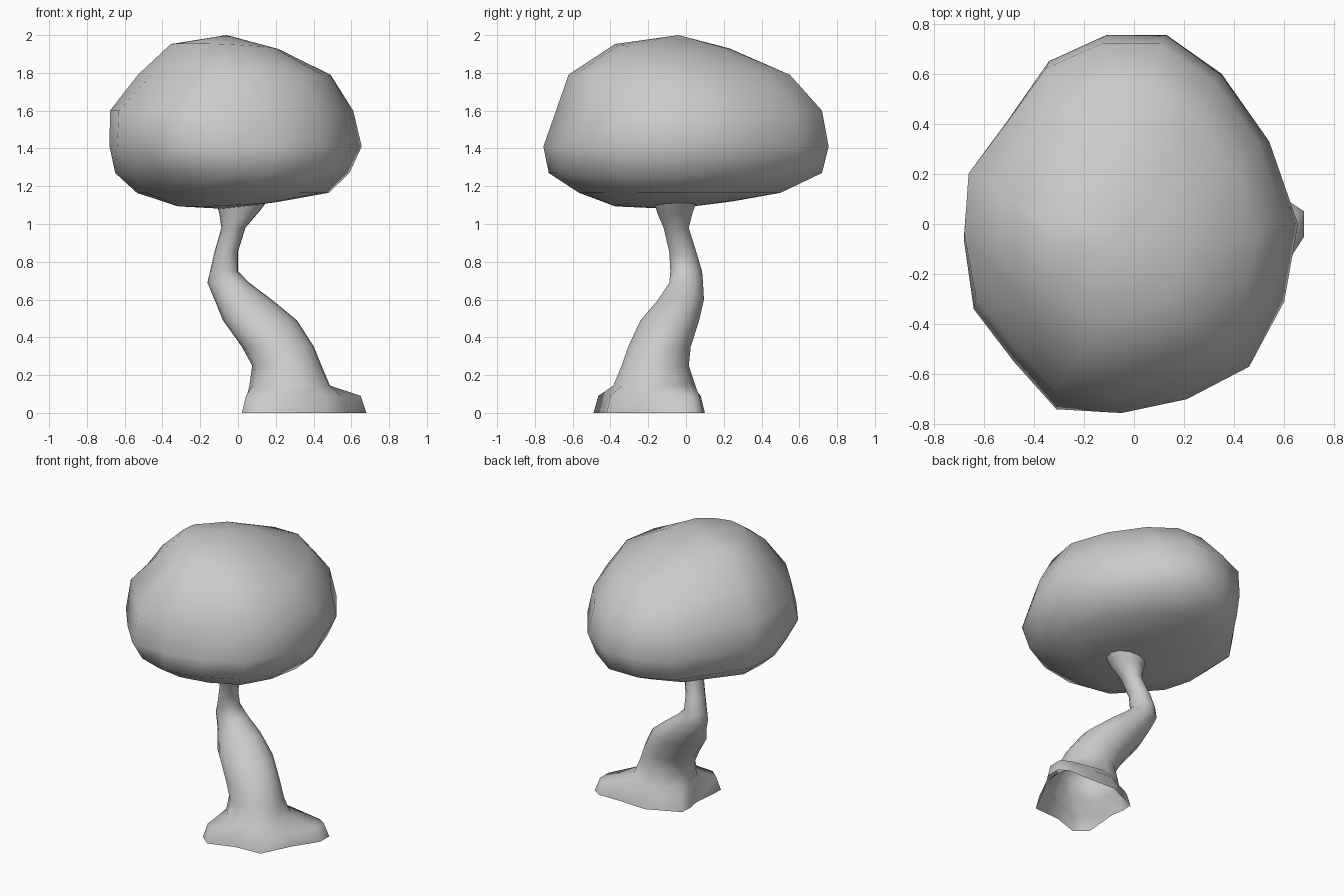
import bpy, bmesh
from math import cos, sin, radians, tau

if "Cube" in bpy.data.objects:
    bpy.data.objects.remove(bpy.data.objects["Cube"])

# One plain clay grey for everything
grey = bpy.data.materials.new("plain_grey")
grey.use_nodes = True
colour = (0.6, 0.6, 0.6, 1)
grey.diffuse_color = colour
grey.node_tree.nodes["Principled BSDF"].inputs["Base Color"].default_value = colour


def loft(name, rings, bottom=None, top=None):
    """Skin a stack of equal-length rings, with optional pole points."""
    bm = bmesh.new()
    loops = [[bm.verts.new(p) for p in ring] for ring in rings]
    n = len(loops[0])
    for low, high in zip(loops, loops[1:]):
        for i in range(n):
            j = (i + 1) % n
            bm.faces.new((low[i], low[j], high[j], high[i]))
    for pole, loop in ((bottom, loops[0]), (top, loops[-1])):
        if pole:
            tip = bm.verts.new(pole)
            for i in range(n):
                bm.faces.new((tip, loop[i], loop[(i + 1) % n]))
    bmesh.ops.recalc_face_normals(bm, faces=bm.faces)
    mesh = bpy.data.meshes.new(name)
    bm.to_mesh(mesh)
    bm.free()
    mesh.materials.append(grey)
    mesh.shade_smooth()
    obj = bpy.data.objects.new(name, mesh)
    bpy.context.collection.objects.link(obj)
    return obj


def fit(shape, z, x0, x1, y0, y1, lean=0):
    """Stretch a unit shape into the given bounds at height z, tilted by lean."""
    return [((x0 + x1) / 2 + u * (x1 - x0) / 2,
             (y0 + y1) / 2 + v * (y1 - y0) / 2,
             z + lean * (u + v)) for u, v in shape]


def shave(shape, k):
    """Round off the front right corner of a unit shape."""
    pulls = [1 - k * max(0, -u) * max(0, -v) for u, v in shape]
    return [(u * p, v * p) for (u, v), p in zip(shape, pulls)]


# Canopy: one irregular outline stretched through a rounded stack
outline = [(.655, 0), (.54, .33), (.35, .6), (.13, .755), (-.11, .755), (-.34, .65),
           (-.5, .42), (-.66, .2), (-.68, -.06), (-.64, -.34), (-.48, -.55),
           (-.31, -.74), (-.05, -.755), (.21, -.7), (.46, -.57), (.6, -.31)]
unit = [((x + .0125) / .6675, y / .755) for x, y in outline]
# Corner rounding, height, x bounds, y bounds, lean
layers = [(0, 1.11, -.33, .23, -.38, .25, .012), (.12, 1.165, -.54, .48, -.57, .5),
          (.2, 1.27, -.66, .59, -.735, .72), (0, 1.41, -.68, .655, -.755, .755),
          (.04, 1.6, -.68, .61, -.69, .72), (.25, 1.79, -.54, .49, -.63, .55),
          (.2, 1.94, -.36, .21, -.38, .23, -.012)]
loft("canopy", [fit(shave(unit, k), *bounds) for k, *bounds in layers],
     (-.07, -.07, 1.08), (-.06, -.04, 2))

# Trunk: spreading root foot, open underneath, then a bent tapering stem
foot = [(.68, -.05), (.68, .05), (.62, .09), (.45, .09), (.25, .1), (.03, .0), (.025, -.08),
        (.04, -.17), (.02, -.42), (.1, -.49), (.28, -.43), (.47, -.42), (.57, -.22)]
n = len(foot)
angles = [radians(10) + tau * i / n for i in range(n)]
oval = [(cos(a), sin(a - .08)) for a in angles]
stem = [(.145, .06, .49, -.39, .05), (.25, .075, .445, -.345, .015),
        (.35, .02, .405, -.31, .025), (.49, -.08, .315, -.245, .07),
        (.6, -.125, .18, -.15, .095), (.69, -.162, .06, -.09, .09),
        (.75, -.148, .0, -.085, .085), (.85, -.125, .0, -.09, .055),
        (.98, -.088, .04, -.12, .015), (1.06, -.1, .11, -.155, .035),
        (1.15, -.13, .18, -.18, .07)]
rings = [[(x, y, 0) for x, y in foot],
         [(.3 + (x - .3) * .92, -.17 + (y + .17) * .92, .09) for x, y in foot]]
rings += [fit(oval, *section) for section in stem]
loft("trunk", rings)
